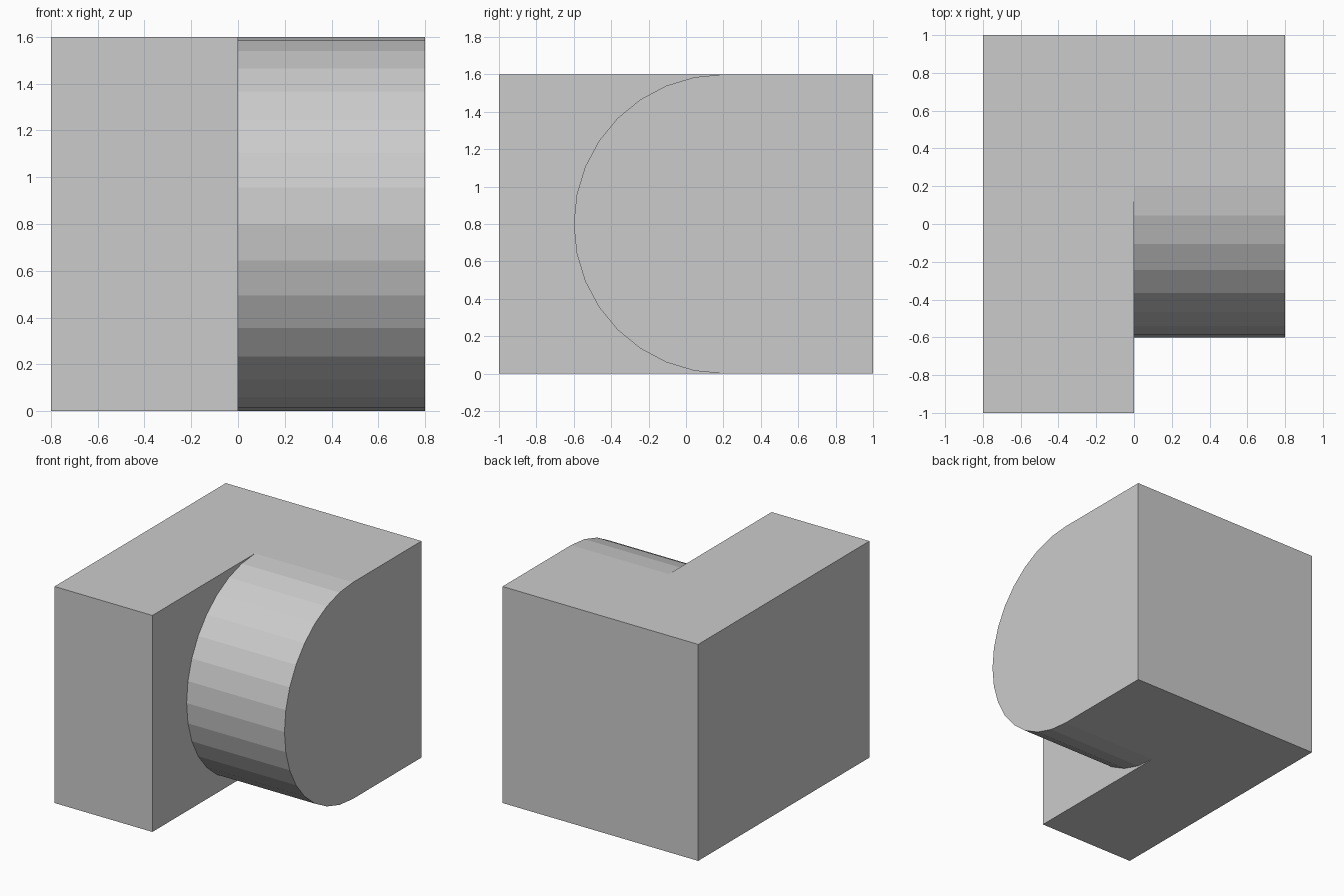
import bpy, bmesh, math

if "Cube" in bpy.data.objects:
    bpy.data.objects.remove(bpy.data.objects["Cube"])

W, D, H = 0.8, 1.0, 1.6       # half width, half depth, height
R, CY, N = 0.8, 0.2, 16       # nose radius, centre y, segments

bm = bmesh.new()

# Half-round nose: one arc at the step (x = 0), one at the right side
def arc(x):
    return [bm.verts.new((x, CY - R * math.sin(math.pi * i / N),
                          R + R * math.cos(math.pi * i / N))) for i in range(N + 1)]

inner, outer = arc(0), arc(W)
for i in range(N):
    bm.faces.new((inner[i], inner[i + 1], outer[i + 1], outer[i]))

# Block corners as (bottom, top) pairs
def post(x, y):
    return bm.verts.new((x, y, 0)), bm.verts.new((x, y, H))

front_left, step, back_right, back_left = [
    post(*p) for p in ((-W, -D), (0, -D), (W, D), (-W, D))]

# L-shaped bottom and top
for k, a in ((0, -1), (1, 0)):
    bm.faces.new((front_left[k], step[k], inner[a], outer[a], back_right[k], back_left[k]))

# Upright walls
for p, q in ((front_left, step), (back_right, back_left), (back_left, front_left)):
    bm.faces.new((p[0], q[0], q[1], p[1]))

# Step wall around the nose, and rounded right side
bm.faces.new([step[1], step[0]] + inner[::-1])
bm.faces.new([back_right[0], back_right[1]] + outer)

bmesh.ops.recalc_face_normals(bm, faces=bm.faces)
mesh = bpy.data.meshes.new("stepped_block")
bm.to_mesh(mesh)
bm.free()
bpy.context.collection.objects.link(bpy.data.objects.new("stepped_block", mesh))
